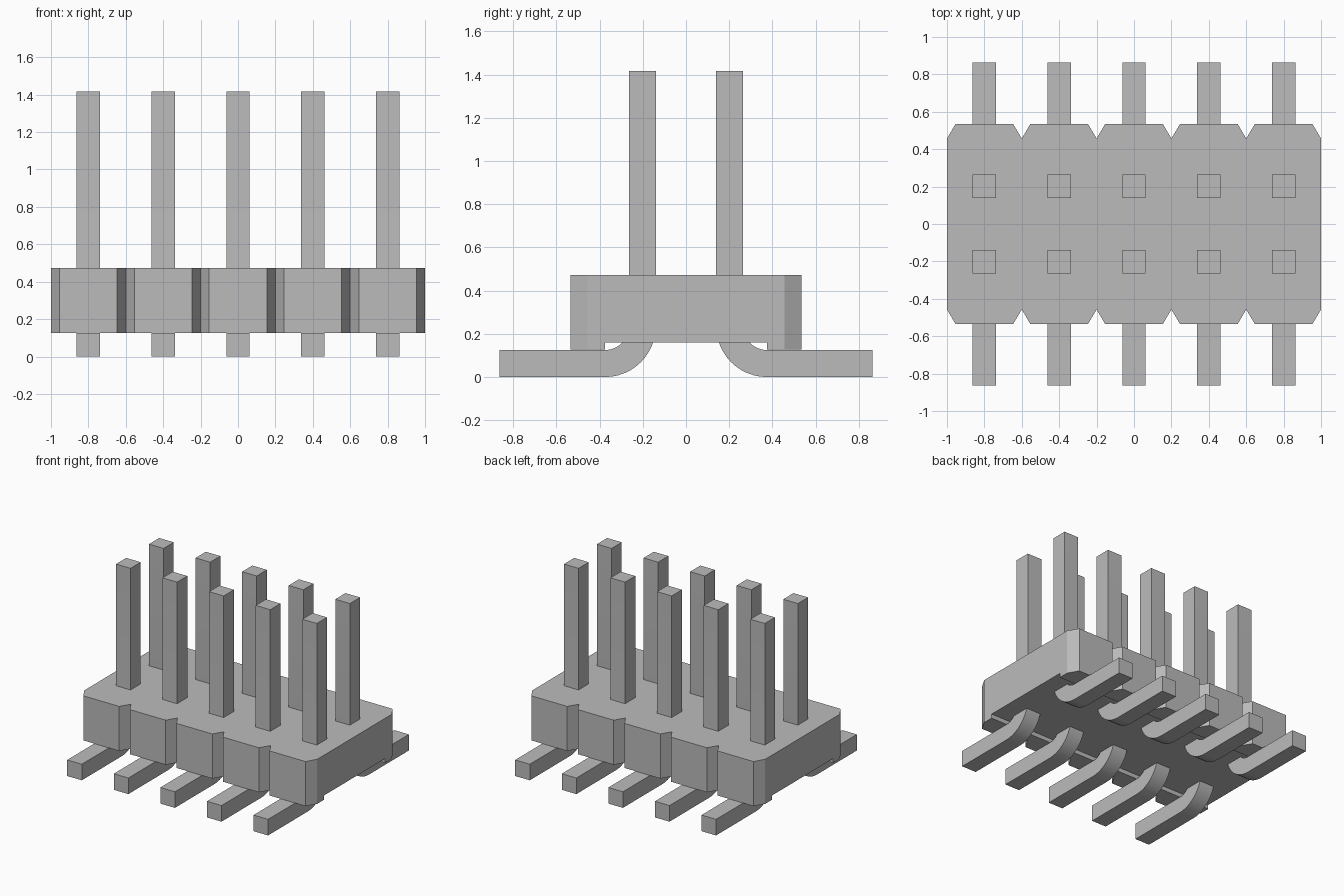
import bpy, bmesh
from math import cos, sin, pi, radians
from mathutils import Vector

if "Cube" in bpy.data.objects:
    bpy.data.objects.remove(bpy.data.objects["Cube"], do_unlink=True)

grey = bpy.data.materials.new("plain grey")
grey.use_nodes = True
colour = (0.5, 0.5, 0.5, 1)
grey.diffuse_color = colour
grey.node_tree.nodes["Principled BSDF"].inputs["Base Color"].default_value = colour

PITCH, COUNT, PIN = 0.4, 5, 0.125
BOTTOM, TOP = 0.127, 0.473


def prism(name, outline, depth):
    """Extrude a closed outline of 3D points along the depth vector."""
    bm = bmesh.new()
    face = bm.faces.new([bm.verts.new(p) for p in outline])
    ext = bmesh.ops.extrude_face_region(bm, geom=[face])
    moved = [v for v in ext["geom"] if isinstance(v, bmesh.types.BMVert)]
    bmesh.ops.translate(bm, verts=moved, vec=Vector(depth))
    bmesh.ops.recalc_face_normals(bm, faces=bm.faces)
    mesh = bpy.data.meshes.new(name)
    bm.to_mesh(mesh)
    bm.free()
    mesh.materials.append(grey)
    obj = bpy.data.objects.new(name, mesh)
    bpy.context.collection.objects.link(obj)
    return obj


# Housing: notched outline, one chamfered bay per column
EDGE, NOTCH, CUT = 0.535, 0.457, 0.046
half = PITCH / 2
front = []
for i in range(COUNT):
    x = (i - (COUNT - 1) / 2) * PITCH
    front += [(x - half, -NOTCH), (x - half + CUT, -EDGE), (x + half - CUT, -EDGE)]
front.append((COUNT * half, -NOTCH))
outline = front + [(-x, -y) for x, y in front]
housing = prism("housing", [(x, y, BOTTOM) for x, y in outline], (0, 0, TOP - BOTTOM))

# Channel along the underside
channel = prism("channel_cutter",
                [(-1.2, -0.375, 0), (-1.2, 0.375, 0), (-1.2, 0.375, 0.16), (-1.2, -0.375, 0.16)],
                (2.4, 0, 0))
channel.hide_render = True
channel.hide_set(True)
cut = housing.modifiers.new("underside_channel", "BOOLEAN")
cut.operation = "DIFFERENCE"
cut.solver = "EXACT"
cut.object = channel

# Pin side profile: flat foot, rounded bend, tall post
INNER, PIN_TOP, FOOT_END, BEND_Y, STEPS = 0.11, 1.417, 0.863, 0.375, 12
OUTER = INNER + PIN


def arc(radius):
    angles = [pi / 2 * k / STEPS for k in range(STEPS + 1)]
    return [(BEND_Y - radius * sin(a), OUTER - radius * cos(a)) for a in angles]


profile = [(FOOT_END, 0)] + arc(OUTER)
profile += [(BEND_Y - OUTER, PIN_TOP), (BEND_Y - INNER, PIN_TOP)]
profile += arc(INNER)[::-1] + [(FOOT_END, PIN)]

for side, label in ((-1, "front"), (1, "back")):
    for i in range(COUNT):
        x = (i - (COUNT - 1) / 2) * PITCH - PIN / 2
        pin = prism(f"{label}_pin_{i + 1}", [(x, side * y, z) for y, z in profile], (PIN, 0, 0))
        pin.data.shade_smooth()
        pin.data.set_sharp_from_angle(angle=radians(30))
